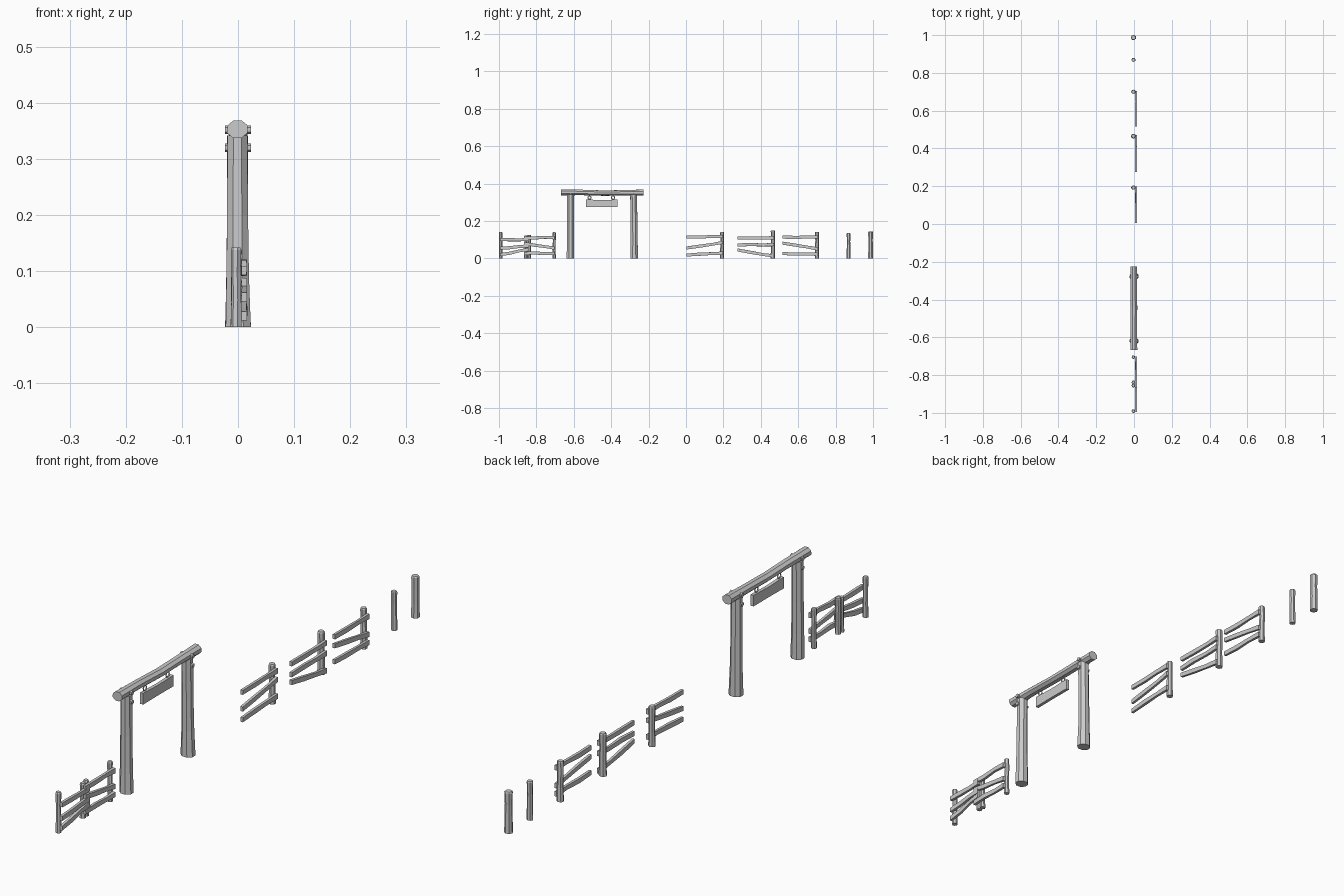
import bpy, bmesh, math, random
from mathutils import Vector

if "Cube" in bpy.data.objects:
    bpy.data.objects.remove(bpy.data.objects["Cube"])

random.seed(4)


def finish(name, bm):
    bmesh.ops.recalc_face_normals(bm, faces=bm.faces[:])
    me = bpy.data.meshes.new(name)
    bm.to_mesh(me)
    bm.free()
    ob = bpy.data.objects.new(name, me)
    bpy.context.collection.objects.link(ob)
    return ob


def log(name, rings, sides=8, jitter=0.04):
    """Faceted timber; each ring is (centre, half-width a, half-width b).
    Upright timbers use x/y rings, lying timbers use x/z rings."""
    upright = abs(rings[-1][0][2] - rings[0][0][2]) > abs(rings[-1][0][1] - rings[0][0][1])
    fit = 1 / math.cos(math.pi / sides)
    bm, loops = bmesh.new(), []
    for c, a, b in rings:
        loop = []
        for k in range(sides):
            t = 2 * math.pi * (k + 0.5) / sides
            s = fit * (1 + random.uniform(-jitter, jitter))
            u, v = a * s * math.cos(t), b * s * math.sin(t)
            off = Vector((u, v, 0)) if upright else Vector((u, 0, v))
            loop.append(bm.verts.new(Vector(c) + off))
        loops.append(loop)
    for p, q in zip(loops, loops[1:]):
        for k in range(sides):
            n = (k + 1) % sides
            bm.faces.new((p[k], p[n], q[n], q[k]))
    bm.faces.new(loops[0])
    bm.faces.new(loops[-1])
    return finish(name, bm)


def fence_post(y, h, r=0.0105, x=-0.003):
    w = random.uniform(-0.001, 0.001)
    log("fence_post", [((x, y, 0), r * 1.05, r), ((x + w, y, h * 0.35), r * 0.95, r * 0.9),
                       ((x - w, y + w, h * 0.68), r * 0.9, r * 0.86),
                       ((x, y, h - 0.004), r, r * 0.97), ((x, y, h), r * 0.8, r * 0.8)], 7)


def rail(y0, y1, z0, z1, x=0.011):
    rings = []
    for t, s in ((0, 0.9), (0.35, 0.95), (0.7, 0.85), (1, 1.0)):
        bend = random.uniform(-0.002, 0.002) if 0 < t < 1 else 0
        rings.append(((x + bend * 0.5, y0 + (y1 - y0) * t, z0 + (z1 - z0) * t + bend),
                      0.0052 * s, 0.0088 * s))
    log("fence_rail", rings, 4, 0.05)


# Gate posts, slightly flared at the foot
for y, lean in ((-0.618, 0.001), (-0.277, -0.003)):
    log("gate_post", [((0, y, 0), 0.0225, 0.020), ((-0.001, y, 0.09), 0.020, 0.0185),
                      ((-0.001, y + lean * 0.3, 0.2), 0.0185, 0.0175),
                      ((-0.001, y + lean, 0.342), 0.018, 0.0185)], 8, 0.03)
    # Pegs joining post and beam, on both faces
    for z in (0.352, 0.320):
        for s in (-1, 1):
            bm = bmesh.new()
            bmesh.ops.create_cone(bm, cap_ends=True, segments=6, radius1=0.0075,
                                  radius2=0.0075, depth=0.010)
            for v in bm.verts:
                v.co = Vector((v.co.z + s * 0.0185, v.co.x + y + lean, v.co.y + z))
            finish("gate_peg", bm)

# Crossbeam
log("gate_beam", [((-0.001, -0.667, 0.353), 0.018, 0.016), ((-0.001, -0.56, 0.353), 0.017, 0.0145),
                  ((0, -0.44, 0.349), 0.017, 0.014), ((-0.001, -0.33, 0.351), 0.017, 0.0145),
                  ((-0.001, -0.226, 0.352), 0.018, 0.016)], 8, 0.03)

# Hanging board, a plain slab with slightly uneven edges
log("hanging_board", [((0, -0.534, 0.295), 0.006, 0.020), ((0, -0.45, 0.294), 0.006, 0.018),
                      ((0, -0.366, 0.295), 0.006, 0.0195)], 4, 0.01)

# Rings that hang the board from the beam
for y in (-0.516, -0.390):
    bpy.ops.mesh.primitive_torus_add(major_segments=8, minor_segments=4, major_radius=0.009,
                                     minor_radius=0.0025, location=(0, y, 0.325),
                                     rotation=(0, math.pi / 2, 0))
    bpy.context.object.name = "board_ring"

# Fence posts: (y, height, radius)
for y, h, r in ((-0.991, 0.142, 0.0088), (-0.856, 0.122, 0.0088), (-0.838, 0.126, 0.0088),
                (-0.705, 0.140, 0.0085), (0.193, 0.140, 0.0105), (0.465, 0.150, 0.0115),
                (0.700, 0.142, 0.0105), (0.869, 0.136, 0.0098), (0.987, 0.145, 0.0125)):
    fence_post(y, h, r)

# Rails: start y, end y, then start and end height of each of the three
for y0, y1, heights in (
        (-0.995, -0.842, ((0.101, 0.101), (0.054, 0.066), (0.020, 0.048))),
        (-0.866, -0.702, ((0.111, 0.111), (0.080, 0.055), (0.027, 0.027))),
        (0.004, 0.198, ((0.114, 0.117), (0.056, 0.086), (0.018, 0.028))),
        (0.276, 0.470, ((0.110, 0.111), (0.072, 0.074), (0.045, 0.013))),
        (0.515, 0.705, ((0.114, 0.114), (0.082, 0.051), (0.026, 0.022)))):
    for z0, z1 in heights:
        rail(y0, y1, z0, z1)
